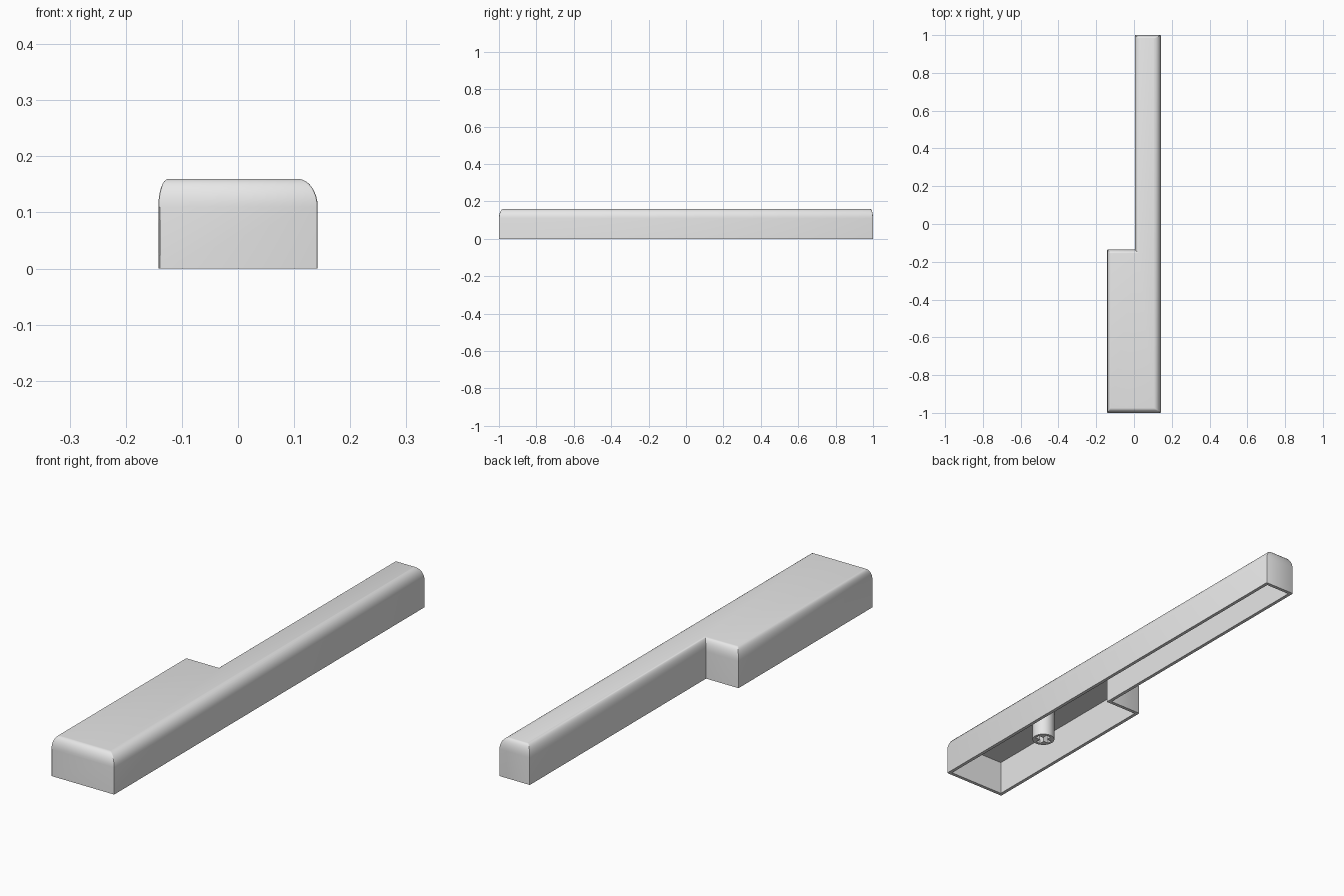
import bpy, bmesh, math
from mathutils import Matrix

if "Cube" in bpy.data.objects:
    bpy.data.objects.remove(bpy.data.objects["Cube"], do_unlink=True)

grey = bpy.data.materials.new("light grey plastic")
grey.use_nodes = True
grey.diffuse_color = (0.8, 0.8, 0.8, 1)
grey.node_tree.nodes["Principled BSDF"].inputs["Base Color"].default_value = (0.8, 0.8, 0.8, 1)

HEIGHT, SHOULDER, WALL, CEILING = 0.16, 0.11, 0.014, 0.142
STEM_Y = -0.567
SEGMENTS = 8


def make_object(name, bm):
    bmesh.ops.recalc_face_normals(bm, faces=bm.faces)
    mesh = bpy.data.meshes.new(name)
    bm.to_mesh(mesh)
    bm.free()
    mesh.materials.append(grey)
    obj = bpy.data.objects.new(name, mesh)
    bpy.context.collection.objects.link(obj)
    return obj


def activate(obj):
    bpy.ops.object.select_all(action="DESELECT")
    obj.select_set(True)
    bpy.context.view_layer.objects.active = obj


def l_outline(right, front, left, notch, neck, back):
    """L-shaped plan, each side moved inwards by its own amount."""
    x0, x1, xn = -0.142 + left, 0.142 - right, 0.004 + neck
    y0, y1, yn = -1 + front, 1 - back, -0.135 - notch
    return [(x0, y0), (x1, y0), (x1, y1), (xn, y1), (xn, yn), (x0, yn)]


def add_ring(bm, points, z):
    return [bm.verts.new((x, y, z)) for x, y in points]


def bridge(bm, a, b):
    for i in range(len(a)):
        j = (i + 1) % len(a)
        bm.faces.new((a[i], a[j], b[j], b[i]))


# Hollow key shell: outer rings curve in towards the top, inner rings form the cavity
rounding = (0.036, 0.025, 0.018, 0.02, 0.02, 0.016)
bm = bmesh.new()
outer = [add_ring(bm, l_outline(*[0] * 6), 0)]
for s in range(SEGMENTS + 1):
    t = math.pi / 2 * s / SEGMENTS
    insets = [r * (1 - math.cos(t)) for r in rounding]
    outer.append(add_ring(bm, l_outline(*insets), SHOULDER + (HEIGHT - SHOULDER) * math.sin(t)))
inner = [add_ring(bm, l_outline(*[WALL] * 6), z) for z in (0, CEILING)]
for rings in (outer, inner):
    for a, b in zip(rings, rings[1:]):
        bridge(bm, a, b)
    bm.faces.new(rings[-1])
bridge(bm, outer[0], inner[0])

# Slightly soften the upright outer corners, leaving the inside corner sharp
corners = [bm.edges.get((a[i], b[i])) for a, b in zip(outer, outer[1:]) for i in (0, 1, 2, 3, 5)]
bmesh.ops.bevel(bm, geom=corners, offset=0.003, segments=2, profile=0.5, affect="EDGES")
shell = make_object("key_shell", bm)

# Round mounting stem under the ceiling
bm = bmesh.new()
bottom, top = 0.017, CEILING + 0.004
bmesh.ops.create_cone(bm, cap_ends=True, segments=40, radius1=0.044, radius2=0.044,
                      depth=top - bottom, matrix=Matrix.Translation((0, STEM_Y, (top + bottom) / 2)))
stem = make_object("mounting_stem", bm)

# Cross-shaped socket cut into the stem
bm = bmesh.new()
long, thin = 0.033, 0.01
arm = [(long, -thin), (long, thin), (thin, thin)]
cross = []
for q in range(4):
    c, s = round(math.cos(q * math.pi / 2)), round(math.sin(q * math.pi / 2))
    cross += [(x * c - y * s, x * s + y * c + STEM_Y) for x, y in arm]
low, high = add_ring(bm, cross, 0), add_ring(bm, cross, 0.11)
bridge(bm, low, high)
bm.faces.new(low)
bm.faces.new(high)
cutter = make_object("socket_cutter", bm)
cutter.hide_render = True

activate(stem)
cut = stem.modifiers.new("socket", "BOOLEAN")
cut.operation = "DIFFERENCE"
cut.solver = "EXACT"
cut.object = cutter
bpy.ops.object.modifier_apply(modifier=cut.name)
bpy.data.objects.remove(cutter, do_unlink=True)

for obj in (shell, stem):
    activate(obj)
    bpy.ops.object.shade_smooth_by_angle(angle=math.radians(32))
